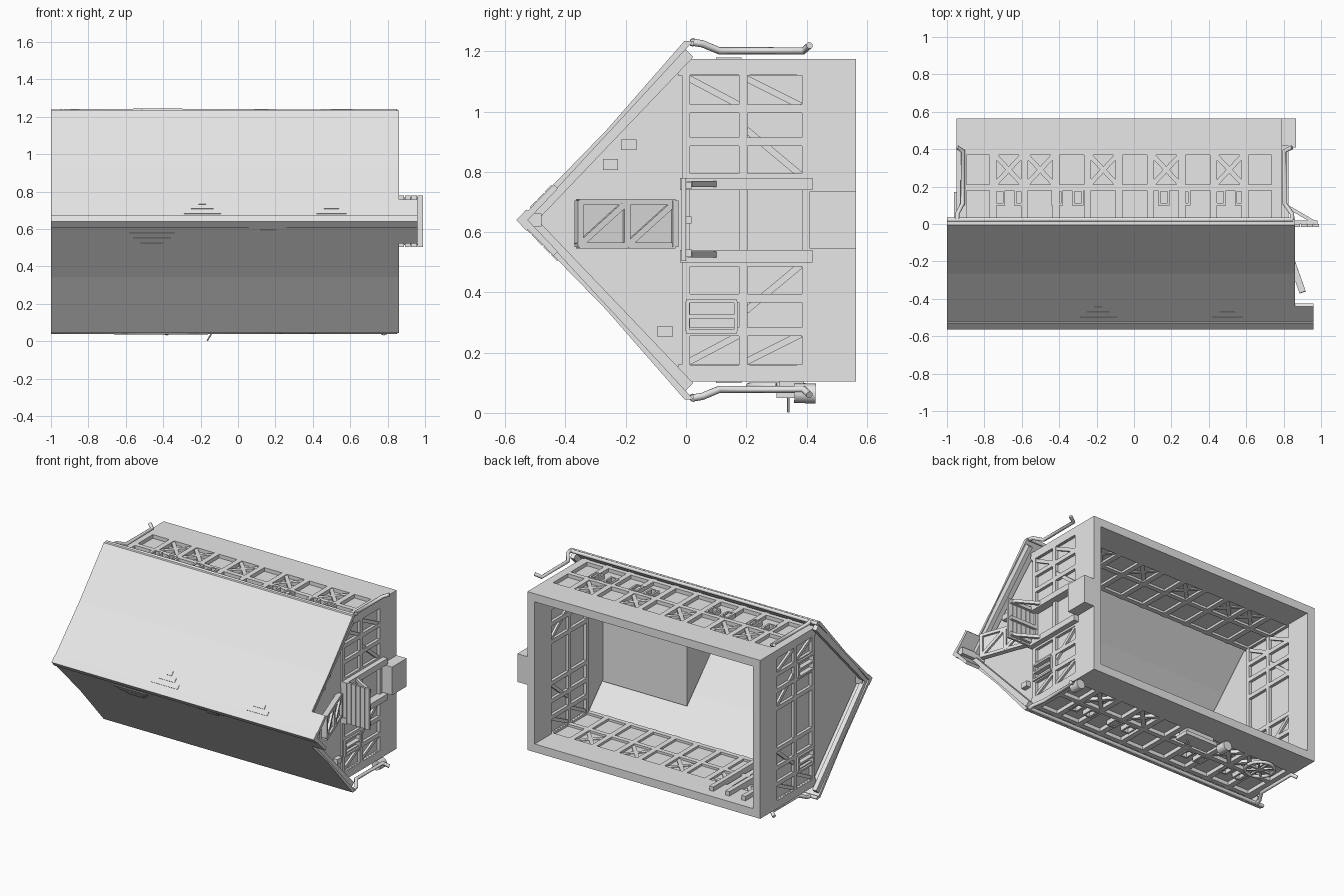
import bpy, bmesh, math
from mathutils import Vector

cube = bpy.data.objects.get("Cube")
if cube:
    bpy.data.objects.remove(cube)

grey = bpy.data.materials.new("plain_grey")
grey.use_nodes = True
grey.diffuse_color = (0.8, 0.8, 0.8, 1)
grey.node_tree.nodes["Principled BSDF"].inputs["Base Color"].default_value = (0.8, 0.8, 0.8, 1)

MID = 0.64          # height of the ridge line
X0, X1 = -0.95, 0.79
Y_FOOT, Y_EAVE, Y_RIDGE = 0.565, 0.0, -0.555


def finish(name, bm):
    bmesh.ops.recalc_face_normals(bm, faces=bm.faces)
    me = bpy.data.meshes.new(name)
    bm.to_mesh(me)
    bm.free()
    me.materials.append(grey)
    ob = bpy.data.objects.new(name, me)
    bpy.context.collection.objects.link(ob)
    return ob


def add_box(bm, x, y, z):
    vs = [bm.verts.new((a, b, c)) for a in x for b in y for c in z]
    for f in ((0, 1, 3, 2), (4, 6, 7, 5), (0, 4, 5, 1), (2, 3, 7, 6), (0, 2, 6, 4), (1, 5, 7, 3)):
        bm.faces.new([vs[i] for i in f])


def boxes(name, items):
    bm = bmesh.new()
    for x, y, z in items:
        add_box(bm, x, y, z)
    return finish(name, bm)


def add_beam(bm, a, b, width, depth, normal):
    a, b, n = Vector(a), Vector(b), Vector(normal).normalized()
    side = (b - a).cross(n).normalized() * width / 2
    n = n * depth / 2
    rings = [[bm.verts.new(p + side * i + n * j) for i, j in ((1, 1), (-1, 1), (-1, -1), (1, -1))] for p in (a, b)]
    bm.faces.new(rings[0])
    bm.faces.new(rings[1][::-1])
    for i in range(4):
        j = (i + 1) % 4
        bm.faces.new((rings[0][i], rings[1][i], rings[1][j], rings[0][j]))


def beams(name, items, width, depth, normal):
    bm = bmesh.new()
    for a, b in items:
        add_beam(bm, a, b, width, depth, normal)
    return finish(name, bm)


def prism(name, yz, xa, xb):
    bm = bmesh.new()
    f = bm.faces.new([bm.verts.new((xa, y, z)) for y, z in yz])
    new = bmesh.ops.extrude_face_region(bm, geom=[f])["geom"]
    bmesh.ops.translate(bm, vec=(xb - xa, 0, 0), verts=[v for v in new if isinstance(v, bmesh.types.BMVert)])
    return finish(name, bm)


def tube(name, pts, radius):
    cu = bpy.data.curves.new(name, "CURVE")
    cu.dimensions = "3D"
    cu.bevel_depth, cu.bevel_resolution, cu.use_fill_caps = radius, 2, True
    sp = cu.splines.new("POLY")
    sp.points.add(len(pts) - 1)
    for p, co in zip(sp.points, pts):
        p.co = (*co, 1)
    cu.materials.append(grey)
    ob = bpy.data.objects.new(name, cu)
    bpy.context.collection.objects.link(ob)
    return ob


# Long walls: plinth, thin panel, timber frame, braces and window frames
studs = [X0 + 0.0275 + i * (X1 - X0 - 0.055) / 10 for i in range(11)]
window_x = [-0.72, -0.61, -0.41, -0.30, 0.16, 0.27, 0.46, 0.57]
for label, s in (("upper", 1), ("lower", -1)):
    def zz(a, b):
        return tuple(sorted((MID + s * a, MID + s * b)))
    full, mid = zz(0.48, 0.535), zz(0.495, 0.51)
    boxes(label + "_plinth", [((X0, X1), (0.4, Y_FOOT), full)])
    boxes(label + "_wall_panel", [((X0, X1), (-0.03, 0.4), mid)])
    frame = [((x - 0.018, x + 0.018), (-0.03, 0.4), full) for x in studs]
    frame += [((X0, X1), (y - 0.016, y + 0.016), full) for y in (-0.01, 0.195, 0.385)]
    boxes(label + "_wall_timbers", frame)
    zc = MID + s * 0.51
    cross = []
    for i in (1, 2, 4, 6, 8):
        a, b = studs[i], studs[i + 1]
        cross += [((a, 0.2, zc), (b, 0.38, zc)), ((a, 0.38, zc), (b, 0.2, zc))]
    beams(label + "_wall_braces", cross, 0.025, 0.04, (0, 0, 1))
    trim = []
    for x in window_x:
        trim += [((x + d - 0.006, x + d + 0.006), (0.1, 0.185), zz(0.5, 0.54)) for d in (-0.025, 0.025)]
        trim += [((x - 0.03, x + 0.03), (y - 0.006, y + 0.006), zz(0.5, 0.54)) for y in (0.106, 0.179)]
    boxes(label + "_window_frames", trim)

    # Roof slope: a slab from ridge to eave, with a gutter and downpipes
    eave, low = (0.025, MID + s * 0.595), (-0.005, MID + s * 0.595)
    prism(label + "_roof_slope", [(Y_RIDGE, MID), eave, low, (Y_RIDGE + 0.03, MID)], -1.0, 0.86)
    prism(label + "_hoist_roof", [(Y_RIDGE, MID), (-0.44, MID + s * 0.118), (-0.425, MID + s * 0.105),
                                  (Y_RIDGE + 0.03, MID)], 0.86, 0.96)
    tube(label + "_gutter", [(-1, 0.022, MID + s * 0.588), (-0.45, 0.024, MID + s * 0.592),
                             (0.3, 0.022, MID + s * 0.588), (0.85, 0.024, MID + s * 0.59)], 0.012)
    for side, xa, xb in (("right", -0.945, -0.915), ("left", 0.845, 0.805)):
        tube(f"{label}_{side}_downpipe", [(xa, 0.025, MID + s * 0.59), (xa, 0.055, MID + s * 0.585),
             (xb, 0.11, MID + s * 0.562), (xb, 0.39, MID + s * 0.562), (xa, 0.41, MID + s * 0.58)], 0.012)

    # Bargeboards under both roof ends
    for side, x in (("right", -0.975), ("left", 0.835)):
        beams(f"{label}_{side}_bargeboard", [((x, -0.52, MID), (x, 0.01, MID + s * 0.555))], 0.04, 0.03, (1, 0, 0))

# Ridge cap and ridge beam
prism("ridge_cap", [(-0.563, MID), (-0.53, MID + 0.035), (-0.522, MID + 0.03), (-0.545, MID),
                    (-0.522, MID - 0.03), (-0.53, MID - 0.035)], -1.0, 0.96)
boxes("ridge_beam", [((-0.98, 0.95), (-0.525, -0.48), (MID - 0.022, MID + 0.022))])

# End walls: triangular gable, plinth, panel and timber frame
for side, xa, xb in (("right", X0, X0 + 0.055), ("left", X1 - 0.055, X1)):
    xm = (xa + xb) / 2
    prism(side + "_gable", [(-0.52, MID), (0, MID + 0.535), (0, MID - 0.535)], xm - 0.008, xm + 0.016)
    lo, hi = MID - 0.535, MID + 0.535
    boxes(side + "_end_panel", [((xm - 0.008, xm + 0.008), (-0.01, 0.4), (lo, hi))])
    boxes(side + "_end_plinth", [((xa, xb), (0.385, Y_FOOT), (lo, hi))])
    frame = [((xa, xb), (-0.02, Y_FOOT), (z - 0.027, z + 0.027)) for z in (lo + 0.027, hi - 0.027)]
    frame += [((xa, xb), (y - 0.014, y + 0.014), (lo, hi)) for y in (0, 0.19)]
    frame += [((xa, xb), (0, 0.39), (z - 0.014, z + 0.014)) for z in (0.27, 0.38, 0.5, 0.78, 0.9, 1.01)]
    boxes(side + "_end_timbers", frame)
    cross = [((xm, 0.2, a), (xm, 0.38, b)) for a, b in ((0.34, 0.49), (0.17, 0.26), (0.94, 0.79), (1.11, 1.02))]
    cross += [((xm, 0.01, a), (xm, 0.18, b)) for a, b in ((0.17, 0.26), (1.11, 1.02))]
    beams(side + "_end_braces", cross, 0.022, 0.045, (1, 0, 0))
    out = (xa - 0.012, xa + 0.03) if side == "right" else (xb - 0.03, xb + 0.012)
    trim = []
    for z in (0.32, 0.96) if side == "right" else (0.32,):
        trim += [(out, (0, 0.17), (z + d - 0.006, z + d + 0.006)) for d in (-0.05, 0, 0.05)]
        trim += [(out, (y - 0.006, y + 0.006), (z - 0.05, z + 0.05)) for y in (0.005, 0.165)]
    boxes(side + "_end_window_frames", trim)

# Loft room under the roof at the left end
prism("loft_room", [(-0.53, MID), (-0.19, MID + 0.35), (-0.19, MID - 0.35)], 0.125, 0.76)

# Doorway posts, entrance block and small gable lamps
boxes("door_posts", [((0.77, 0.825), (-0.02, 0.42), (z - 0.02, z + 0.02)) for z in (0.52, 0.76)])
boxes("entrance_block", [((0.77, 0.865), (0.41, Y_FOOT), (0.545, 0.735))])
boxes("gable_lamps", [((0.76, 0.81), (y - 0.025, y + 0.025), (z - 0.018, z + 0.018))
                      for y, z in ((-0.19, 0.89), (-0.25, 0.825), (-0.07, 0.27))])

# Balcony: planked floor with brackets
boxes("balcony_planks", [((0.79 + i * 0.034, 0.82 + i * 0.034), (-0.015, 0.0), (0.505, 0.78)) for i in range(6)])
boxes("balcony_joists", [((0.78, 0.98), (0.0, 0.018), (z - 0.012, z + 0.012)) for z in (0.53, 0.64, 0.755)])
beams("balcony_brackets", [((0.8, 0.105, z), (0.96, 0.012, z)) for z in (0.525, 0.76)], 0.018, 0.02, (0, 0, 1))

# Tilted loft hatch with crossed bars
nrm = Vector((0.325, 0.115, 0))
beams("loft_hatch", [((0.84, -0.2, 0.545), (0.84, -0.2, 0.71))], 0.345, 0.012, nrm)
bars = [((0.785, -0.04, z), (0.9, -0.36, z)) for z in (0.555, 0.7)]
bars += [((x, y, 0.55), (x, y, 0.705)) for x, y in ((0.788, -0.04), (0.843, -0.2), (0.898, -0.355))]
bars += [((0.785, -0.04, 0.7), (0.843, -0.2, 0.555)), ((0.843, -0.2, 0.7), (0.9, -0.36, 0.555))]
beams("loft_hatch_bars", bars, 0.02, 0.035, nrm)

# Inner joists across the lower wall
boxes("inner_joists", [((x - 0.015, x + 0.015), (0.02, 0.5), (0.14, 0.19)) for x in (-0.78, -0.66, -0.54)])

# Trough, barrels, lever and wheel beside the lower wall
boxes("trough", [((-0.32, -0.08), (0.3, 0.4), (0.05, 0.075)), ((-0.3, -0.1), (0.31, 0.39), (0.075, 0.11))])
for i, x in enumerate((-0.38, 0.78)):
    tube(f"barrel_{i + 1}", [(x, 0.36, 0.066), (x, 0.43, 0.064)], 0.033)
tube("lever", [(-0.13, 0.34, 0.06), (-0.165, 0.34, 0.003)], 0.004)
wheel = [(-0.74 + 0.09 * math.cos(a * math.pi / 8), 0.3 + 0.09 * math.sin(a * math.pi / 8), 0.09) for a in range(17)]
tube("wheel_rim", wheel, 0.011)
beams("wheel_spokes", [(wheel[i], wheel[i + 8]) for i in (0, 2, 4, 6)], 0.012, 0.012, (0, 0, 1))

# Stepped patches of loose tiles on the roof
bm = bmesh.new()
for s, x, d, rows in ((1, -0.19, 0.07, (5, 3, 1)), (1, 0.5, 0.07, (4, 2)), (-1, -0.46, 0.09, (6, 5, 3)), (-1, 0.16, 0.05, (5, 2))):
    for r, n in enumerate(rows):
        t = d + r * 0.025 - 0.02
        c = Vector((x, Y_RIDGE + t, MID + s * t * 1.026))
        half = Vector((n * 0.02, 0, 0))
        add_beam(bm, c - half, c + half, 0.03, 0.008, (0, -1.026, s))
finish("loose_roof_tiles", bm)
